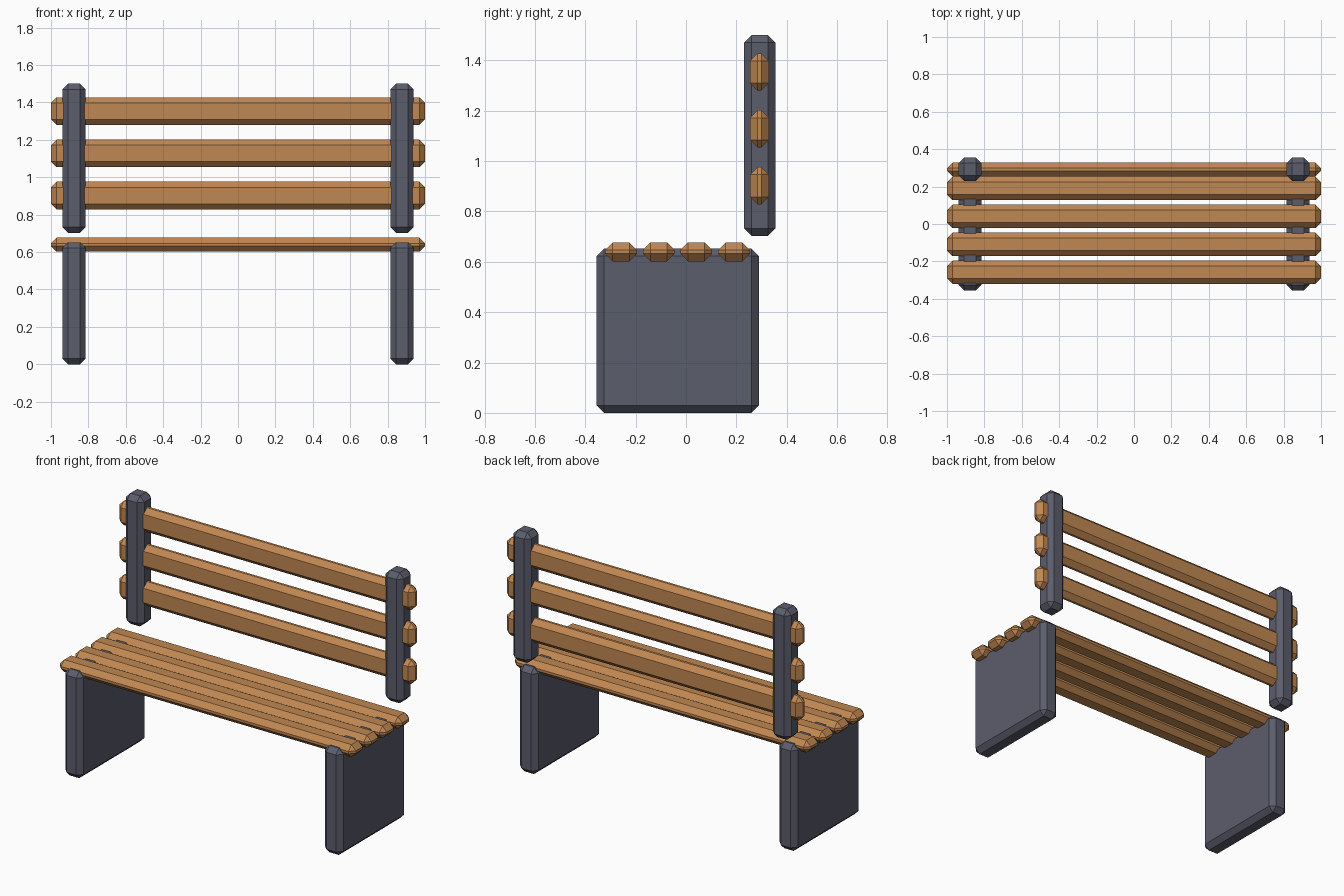
import bpy, bmesh

if "Cube" in bpy.data.objects:
    bpy.data.objects.remove(bpy.data.objects["Cube"])


def material(name, rgb):
    m = bpy.data.materials.new(name)
    m.diffuse_color = (*rgb, 1.0)
    m.use_nodes = True
    m.node_tree.nodes["Principled BSDF"].inputs["Base Color"].default_value = m.diffuse_color
    return m


wood = material("warm wood", (0.53, 0.245, 0.085))
metal = material("slate grey", (0.105, 0.11, 0.15))


def chamfered_box(name, lo, hi, mat, bevel=0.03):
    """Box between two corners with flat single-segment chamfers."""
    bm = bmesh.new()
    bmesh.ops.create_cube(bm, size=1.0)
    for v in bm.verts:
        v.co = [lo[i] if v.co[i] < 0 else hi[i] for i in range(3)]
    bmesh.ops.bevel(bm, geom=bm.edges[:], offset=bevel, offset_type='OFFSET',
                    segments=1, profile=0.5, affect='EDGES')
    bmesh.ops.recalc_face_normals(bm, faces=bm.faces[:])
    me = bpy.data.meshes.new(name)
    bm.to_mesh(me)
    bm.free()
    me.materials.append(mat)
    ob = bpy.data.objects.new(name, me)
    bpy.context.collection.objects.link(ob)
    return ob


# Leg panels and the back posts above them, left and right
for side, x in (("left", -0.877), ("right", 0.877)):
    x0, x1 = x - 0.062, x + 0.062
    chamfered_box(f"{side}_leg_panel", (x0, -0.355, 0.0), (x1, 0.29, 0.652), metal)
    chamfered_box(f"{side}_back_post", (x0, 0.23, 0.703), (x1, 0.355, 1.5), metal)

# Four seat slats
for i in range(4):
    y = -0.258 + i * 0.1495
    chamfered_box(f"seat_slat_{i + 1}", (-1, y - 0.063, 0.602), (1, y + 0.063, 0.677), wood)

# Three backrest slats
for i in range(3):
    z = 0.902 + i * 0.2257
    chamfered_box(f"back_slat_{i + 1}", (-1, 0.254, z - 0.074), (1, 0.329, z + 0.074), wood)
